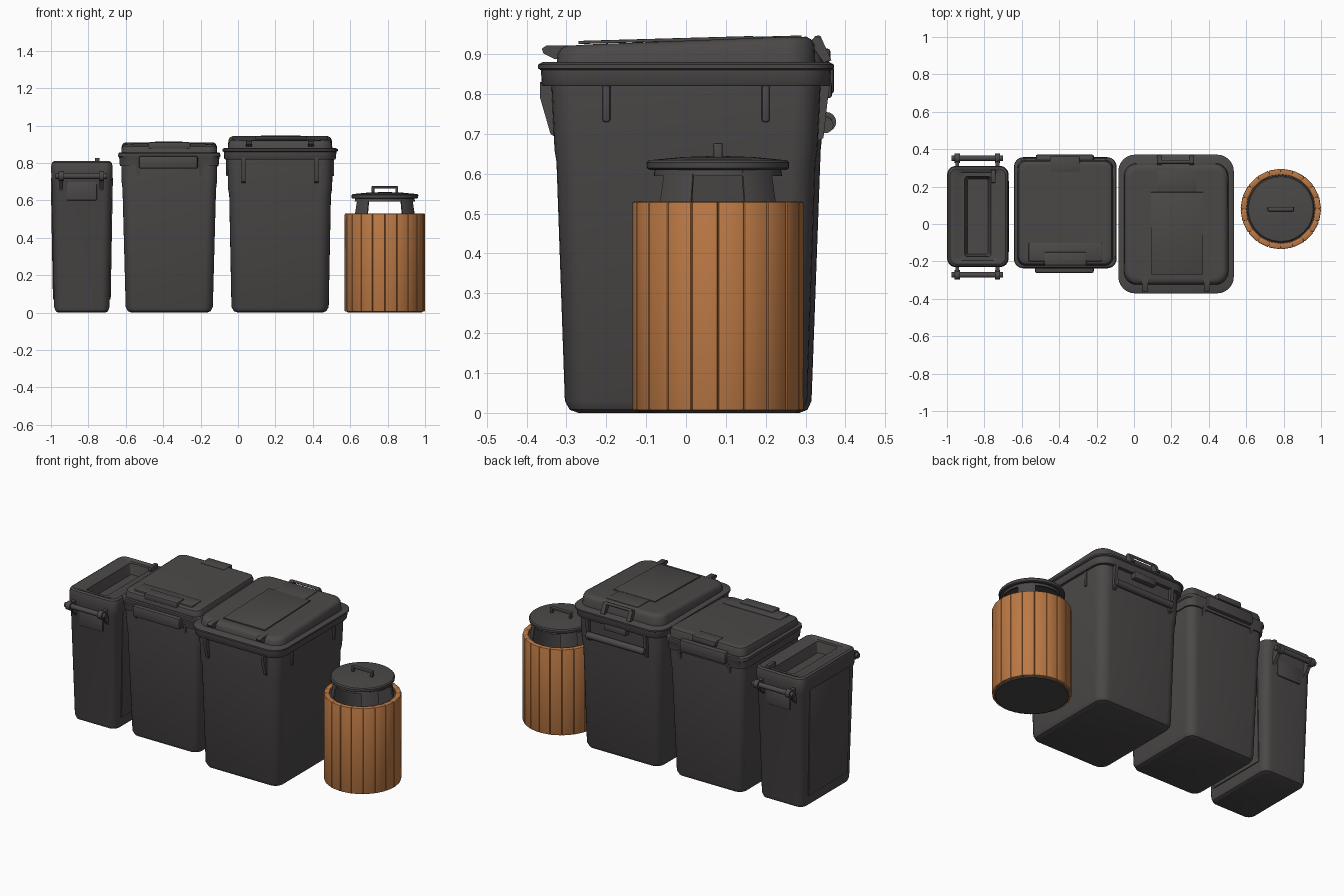
import bpy, bmesh, math
from mathutils import Matrix

if "Cube" in bpy.data.objects:
    bpy.data.objects.remove(bpy.data.objects["Cube"])


def mat(name, col):
    m = bpy.data.materials.new(name)
    m.diffuse_color = (*col, 1)
    m.use_nodes = True
    m.node_tree.nodes["Principled BSDF"].inputs["Base Color"].default_value = m.diffuse_color
    return m


DARK = mat("dark_grey_plastic", (0.072, 0.065, 0.065))
WOOD = mat("orange_wood", (0.50, 0.19, 0.058))


def finish(name, bm, m=DARK):
    bmesh.ops.recalc_face_normals(bm, faces=bm.faces)
    me = bpy.data.meshes.new(name)
    bm.to_mesh(me)
    bm.free()
    ob = bpy.data.objects.new(name, me)
    bpy.context.collection.objects.link(ob)
    me.materials.append(m)
    bpy.ops.object.select_all(action='DESELECT')
    ob.select_set(True)
    bpy.context.view_layer.objects.active = ob
    bpy.ops.object.shade_smooth_by_angle(angle=math.radians(35))
    return ob


def loft(name, c, rings, m=DARK, n=6, warp=None):
    """Stack of rounded rectangles: (z, half x, half y, corner radius)."""
    bm = bmesh.new()
    loops = []
    for z, hx, hy, r in rings:
        loop = []
        for k, (sx, sy) in enumerate(((1, 1), (-1, 1), (-1, -1), (1, -1))):
            for i in range(n + 1):
                a = math.pi / 2 * (k + i / n)
                x = c[0] + sx * (hx - r) + r * math.cos(a)
                y = c[1] + sy * (hy - r) + r * math.sin(a)
                loop.append(bm.verts.new((x, y, warp(y, z) if warp else z)))
        loops.append(loop)
    for a, b in zip(loops, loops[1:]):
        for i in range(len(a)):
            j = (i + 1) % len(a)
            bm.faces.new((a[i], a[j], b[j], b[i]))
    bm.faces.new(loops[0])
    bm.faces.new(loops[-1])
    return finish(name, bm, m)


def box(name, x0, x1, y0, y1, z0, z1, bev=0.006, m=DARK, turn=None):
    bm = bmesh.new()
    bmesh.ops.create_cube(bm, size=1, matrix=Matrix.Translation(((x0 + x1) / 2, (y0 + y1) / 2, (z0 + z1) / 2))
                          @ Matrix.Diagonal((x1 - x0, y1 - y0, z1 - z0, 1)))
    bmesh.ops.bevel(bm, geom=bm.edges[:], offset=bev, segments=2, affect='EDGES', profile=0.5)
    if turn:
        bm.transform(turn)
    return finish(name, bm, m)


def prism(name, prof, x0, x1):
    """Extrude a (y, z) profile along x."""
    bm = bmesh.new()
    f = bm.faces.new([bm.verts.new((x0, y, z)) for y, z in prof])
    g = bmesh.ops.extrude_face_region(bm, geom=[f])['geom']
    bmesh.ops.translate(bm, vec=(x1 - x0, 0, 0), verts=[v for v in g if isinstance(v, bmesh.types.BMVert)])
    return finish(name, bm)


def rod(name, x0, x1, y, z, r):
    bm = bmesh.new()
    bmesh.ops.create_cone(bm, cap_ends=True, segments=16, radius1=r, radius2=r, depth=x1 - x0,
                          matrix=Matrix.Translation(((x0 + x1) / 2, y, z)) @ Matrix.Rotation(math.pi / 2, 4, 'Y'))
    return finish(name, bm)


def lathe(name, c, prof, m=DARK, a0=0, a1=360, seg=48):
    """Revolve a closed (r, z) profile about a vertical axis."""
    bm = bmesh.new()
    full = a1 - a0 == 360
    cols = []
    for i in range(seg if full else seg + 1):
        a = math.radians(a0 + (a1 - a0) * i / seg)
        cols.append([bm.verts.new((c[0] + r * math.cos(a), c[1] + r * math.sin(a), z)) for r, z in prof])
    for i in range(seg):
        p, q = cols[i], cols[(i + 1) % len(cols)]
        for k in range(len(prof)):
            l = (k + 1) % len(prof)
            bm.faces.new((p[k], p[l], q[l], q[k]))
    if not full:
        bm.faces.new(cols[0])
        bm.faces.new(cols[-1])
    bmesh.ops.remove_doubles(bm, verts=bm.verts, dist=1e-5)
    return finish(name, bm, m)


# --- slim bin with slot opening and a carrying bar on each end
c = (-0.835, 0.04)
loft("slim_bin_body", c, [(0.0, .125, .215, .03), (.008, .14, .232, .04), (.03, .148, .24, .045),
                          (.70, .160, .262, .045), (.715, .163, .268, .045), (.785, .164, .270, .045),
                          (.803, .159, .265, .042), (.81, .148, .254, .035), (.806, .112, .24, .025),
                          (.800, .10, .235, .02), (.800, .07, .215, .015), (.74, .055, .20, .01)])
for s, tag in ((-1, "front"), (1, "back")):
    y = c[1] + s * .312
    rod("slim_%s_bar" % tag, -.975, -.70, y, .73, .015)
    for x in (-.945, -.73):
        rod("slim_%s_bar_knob" % tag, x - .014, x + .014, y, .73, .025)
        e = c[1] + s * .25
        prism("slim_%s_bar_bracket" % tag, [(e, .75), (y, .745), (y, .715), (e, .64)], x - .01, x + .01)
    e = c[1] + s * .255
    box("slim_%s_panel" % tag, -.915, -.755, min(e, e + s * .012), max(e, e + s * .012), .60, .70)
for s in (-1, 1):   # long side panels following the taper
    t = Matrix.Translation((c[0] + s * .156, c[1], .38)) @ Matrix.Rotation(s * .018, 4, 'Y')
    box("slim_side_panel", -.004, .004, -.19, .19, -.31, .34, .003, turn=t)
box("slim_latch", -.765, -.74, .22, .29, .80, .828)

# --- middle bin
c = (-0.3675, 0.06)
loft("middle_bin_body", c, [(0.0, .20, .225, .03), (.008, .222, .245, .045), (.03, .233, .255, .05),
                            (.66, .250, .278, .05), (.70, .255, .282, .05), (.80, .257, .284, .05)])
loft("middle_bin_rim", c, [(.785, .25, .28, .04), (.785, .264, .291, .05), (.83, .268, .295, .05),
                           (.835, .274, .297, .05), (.852, .272, .296, .05), (.857, .265, .29, .045)])


def slope_b(y, z):
    return z - max(0, (-.06 - y)) * .10 * (z > .87)


loft("middle_bin_lid", c, [(.85, .256, .284, .045), (.89, .254, .281, .045), (.904, .248, .275, .04),
                           (.911, .236, .262, .035), (.911, .225, .25, .03)], warp=slope_b)
box("middle_front_handle", -.53, -.215, -.262, -.21, .77, .838, .01)
box("middle_lid_step", -.565, -.17, -.20, -.10, .87, .906, .008)
box("middle_lid_grip", -.48, -.255, -.222, -.15, .875, .912, .008)
box("middle_lid_hinge", -.45, -.29, .28, .362, .88, .914)
box("middle_back_hinge", -.525, -.215, .33, .372, .80, .87, .01)
for x in (-.535, -.20):
    prism("middle_front_rib", [(-.20, .80), (-.235, .80), (-.228, .76), (-.212, .69), (-.20, .68)], x - .009, x + .009)
    prism("middle_back_rib", [(.32, .80), (.355, .80), (.348, .76), (.332, .69), (.32, .68)], x - .009, x + .009)

# --- large bin
c = (0.225, 0.0)
loft("large_bin_body", c, [(0.0, .225, .27, .03), (.008, .247, .292, .05), (.03, .260, .304, .06),
                           (.63, .272, .325, .065), (.66, .278, .330, .065), (.83, .282, .338, .065)])
loft("large_bin_rim", c, [(.82, .27, .32, .06), (.82, .295, .358, .08), (.825, .299, .362, .085),
                          (.86, .301, .364, .085), (.864, .309, .371, .09), (.874, .309, .371, .09),
                          (.88, .298, .36, .085)])


def slope_c(y, z):
    return z - (.025 * ((.33 - y) / .66) ** 1.8 if z > .885 and y < .33 else 0)


loft("large_bin_lid", c, [(.875, .28, .325, .07), (.925, .276, .322, .07), (.937, .269, .315, .065),
                          (.944, .255, .302, .055), (.944, .24, .285, .045)], warp=slope_c)
t = Matrix.Translation((.23, -.02, .9375)) @ Matrix.Rotation(.028, 4, 'X')
box("large_lid_panel", -.14, .14, -.25, .19, -.005, .003, .002, turn=t)
box("large_lid_panel_neck", -.105, .105, .18, .31, -.008, .001, .002, turn=t)
# lid grip loop at the back, hinge lugs at the front
for x in (.135, .31):
    prism("large_grip_post", [(.31, .93), (.325, .946), (.34, .94), (.365, .885), (.345, .88)], x - .012, x + .012)
rod("large_grip_bar", .13, .315, .332, .939, .008)
for x in (.06, .39):
    prism("large_lid_lug", [(-.29, .922), (-.35, .922), (-.362, .914), (-.358, .902), (-.33, .888), (-.29, .885)],
          x - .016, x + .016)
for x in (.03, .42):
    prism("large_front_rib", [(-.31, .83), (-.366, .83), (-.366, .79), (-.34, .70), (-.31, .68)], x - .01, x + .01)
    prism("large_back_rib", [(.31, .83), (.362, .83), (.355, .78), (.345, .69), (.31, .67)], x - .01, x + .01)
rod("large_back_bar", .03, .42, .35, .722, .02)
box("large_back_catch", .15, .30, .33, .366, .79, .83)
for s in (-1, 1):
    for y in (-.2, .2):
        x = c[0] + s * .275
        box("large_side_rib", x - .014, x + .014, y - .01, y + .01, .73, .83)

# --- round wooden bin
c = (0.785, 0.08)
N = 20
for i in range(N):
    t = Matrix.Translation((*c, 0)) @ Matrix.Rotation(math.tau * (i + .5) / N, 4, 'Z')
    box("wood_slat", .182, .213, -.0325, .0325, .006, .53, .005, WOOD, t)
lathe("wood_bin_liner", c, [(0, 0), (.196, 0), (.203, .006), (.200, .02), (.198, .522), (.172, .522), (.168, .03), (0, .03)])
for a in (40, 140, 220, 320):
    lathe("lid_support", c, [(.178, .50), (.158, .62), (.150, .62), (.170, .50)], a0=a - 17, a1=a + 17, seg=8)
lathe("lid_support_ring", c, [(.161, .595), (.157, .622), (.148, .622), (.152, .595)])
lathe("round_lid", c, [(0, .615), (.172, .610), (.178, .614), (.179, .628), (.173, .634), (.09, .642), (0, .645)])
box("round_lid_grip", .715, .855, .068, .092, .665, .677, .004)
for x in (.722, .848):
    box("round_lid_grip_post", x - .007, x + .007, .069, .091, .635, .673, .003)
